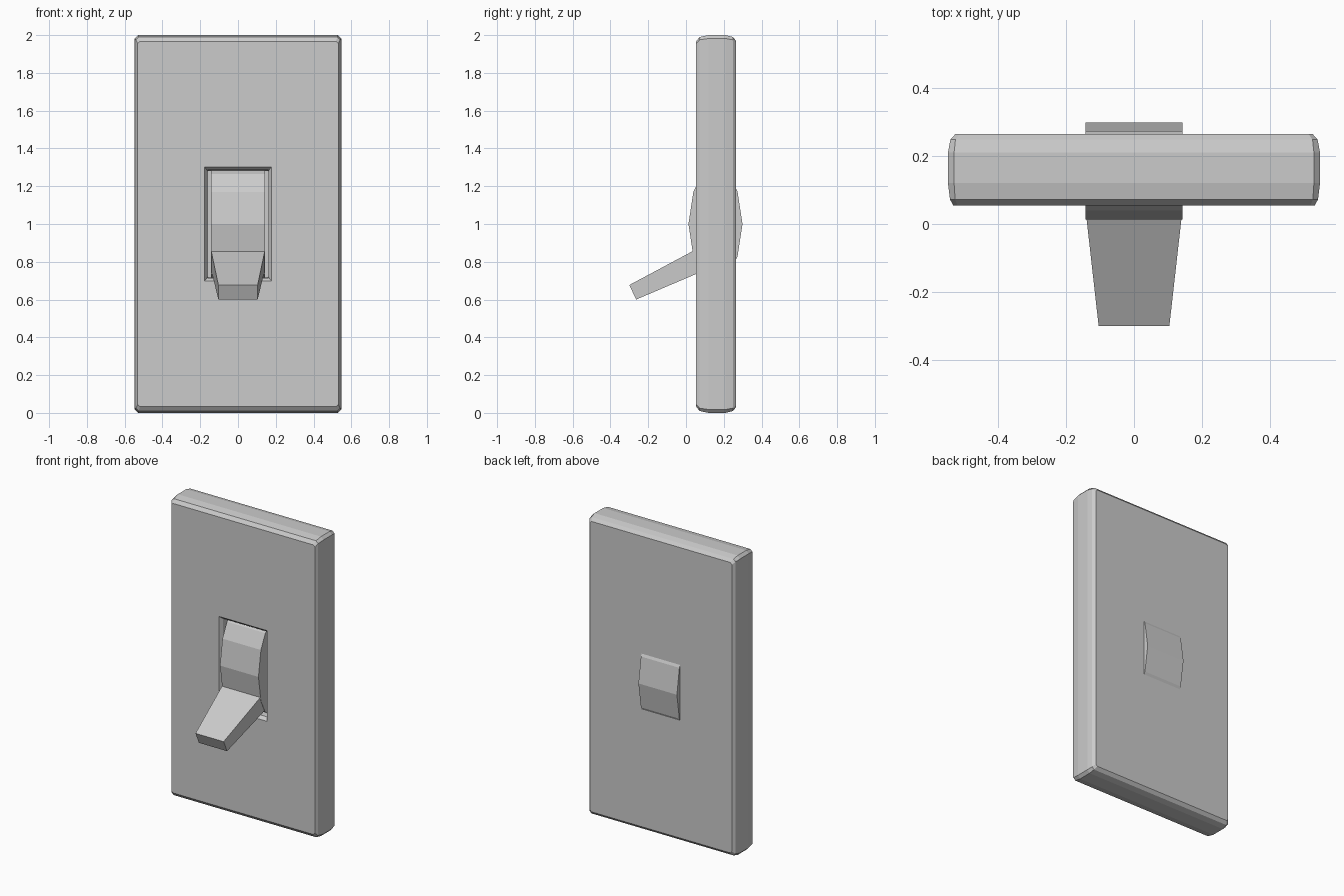
import bpy
import bmesh

cube = bpy.data.objects.get("Cube")
if cube:
    bpy.data.objects.remove(cube, do_unlink=True)

grey = bpy.data.materials.new("light_grey")
grey.use_nodes = True
colour = (0.6, 0.6, 0.6, 1)
grey.diffuse_color = colour
grey.node_tree.nodes["Principled BSDF"].inputs["Base Color"].default_value = colour


def loft(name, rings):
    """Skin a list of equal-length point rings and cap both ends."""
    bm = bmesh.new()
    loops = [[bm.verts.new(p) for p in ring] for ring in rings]
    n = len(loops[0])
    for a, b in zip(loops, loops[1:]):
        for i in range(n):
            j = (i + 1) % n
            bm.faces.new((a[i], a[j], b[j], b[i]))
    bm.faces.new(loops[0])
    bm.faces.new(loops[-1][::-1])
    bmesh.ops.recalc_face_normals(bm, faces=bm.faces)
    mesh = bpy.data.meshes.new(name)
    bm.to_mesh(mesh)
    bm.free()
    mesh.materials.append(grey)
    obj = bpy.data.objects.new(name, mesh)
    bpy.context.collection.objects.link(obj)
    return obj


def panel_ring(y, hx, hz, c):
    """Rectangle with cut corners, facing the front, centred at z = 1."""
    quarter = [(hx, hz - c), (hx - c, hz)]
    pts = quarter + [(-x, z) for x, z in quarter[::-1]]
    pts += [(-x, -z) for x, z in pts]
    return [(x, y, 1 + z) for x, z in pts]


# Wall plate: rounded rim from back to front, then into the slot pocket
loft("wall_plate", [panel_ring(*r) for r in (
    (0.265, 0.525, 0.97, 0.012),
    (0.248, 0.54, 0.99, 0.015),
    (0.21, 0.547, 1.0, 0.018),
    (0.12, 0.547, 1.0, 0.018),
    (0.072, 0.541, 0.99, 0.015),
    (0.054, 0.531, 0.967, 0.012),
    (0.054, 0.177, 0.303, 0.001),
    (0.075, 0.163, 0.285, 0.001),
    (0.2, 0.158, 0.28, 0.001))])

# Rocker: faceted oval barrel through the plate
upper = [(0.143, 0), (0.117, 0.17), (0.07, 0.265), (0.03, 0.288)]
half = upper + [(-y, z) for y, z in upper[::-1]]
profile = half + [(y, -z) for y, z in half[-2:0:-1]]
loft("rocker", [[(x, 0.156 + y, 1 + z) for y, z in profile]
                for x in (-0.142, 0.142)])


# Toggle lever: tapered bar pointing forward and down
def lever_ring(hx, top, bottom):
    return [(-hx, *top), (hx, *top), (hx, *bottom), (-hx, *bottom)]


loft("toggle_lever", [
    lever_ring(0.1415, (0.033, 0.855), (0.1, 0.755)),
    lever_ring(0.104, (-0.3, 0.677), (-0.264, 0.6))])
